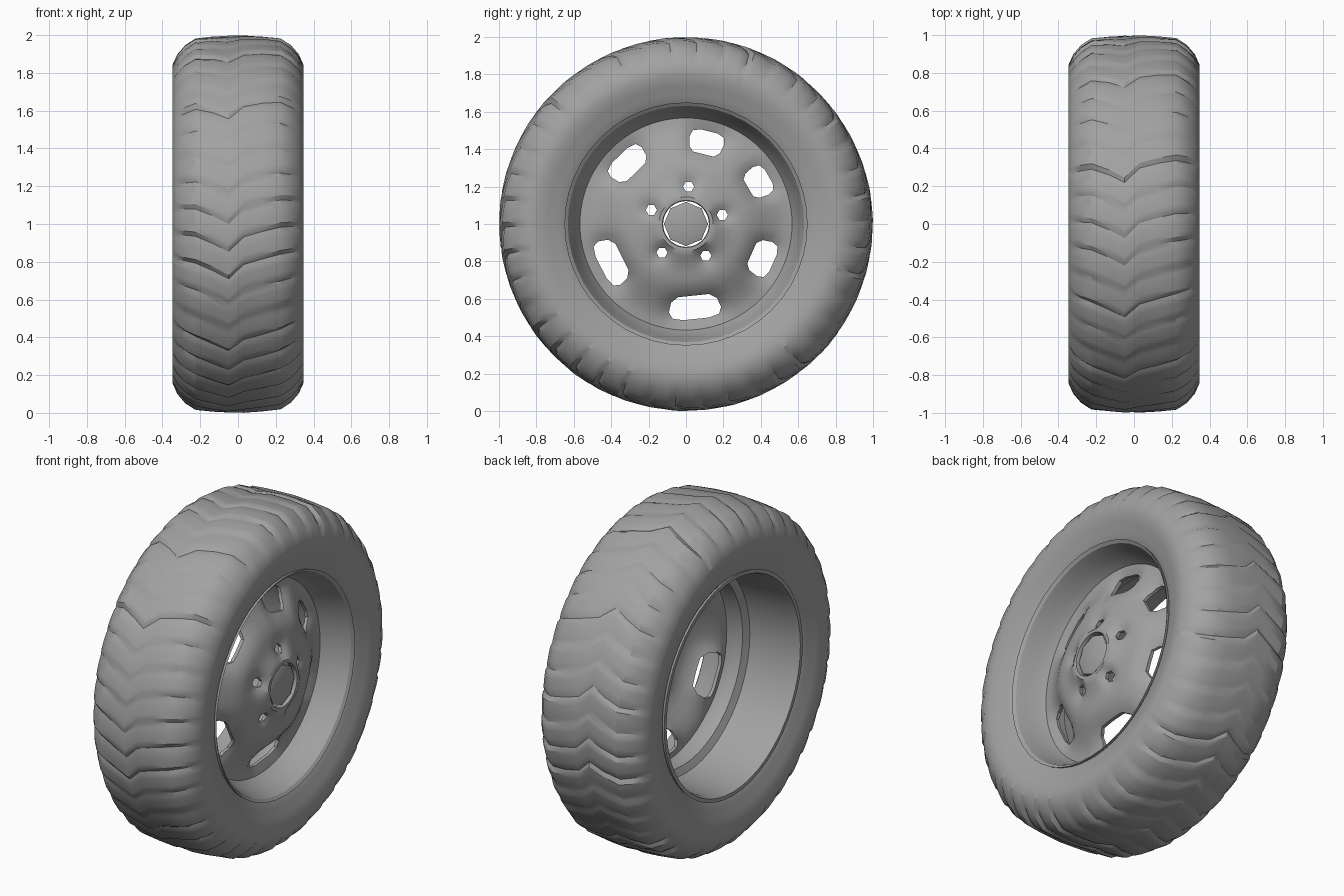
import bpy, bmesh, math, random

if "Cube" in bpy.data.objects:
    bpy.data.objects.remove(bpy.data.objects["Cube"])

random.seed(4)
grey = bpy.data.materials.new("worn grey")
grey.diffuse_color = (0.36, 0.36, 0.36, 1)
grey.use_nodes = True
grey.node_tree.nodes["Principled BSDF"].inputs["Base Color"].default_value = grey.diffuse_color


def finish(name, bm, angle=35):
    """Turn a bmesh into a shaded object standing on the ground."""
    mesh = bpy.data.meshes.new(name)
    bm.to_mesh(mesh)
    bm.free()
    mesh.materials.append(grey)
    ob = bpy.data.objects.new(name, mesh)
    bpy.context.collection.objects.link(ob)
    ob.location.z = 1.0
    smooth(ob, angle)
    return ob


def smooth(ob, angle):
    bpy.ops.object.select_all(action='DESELECT')
    ob.select_set(True)
    bpy.context.view_layer.objects.active = ob
    bpy.ops.object.shade_smooth_by_angle(angle=math.radians(angle))


def lathe(profile, segs, closed=False, change=None):
    """Spin (radius, x) points around the x axle; change() edits radius and angle."""
    bm = bmesh.new()
    rings = []
    for p in profile:
        ring = []
        for j in range(segs):
            r, a = p[0], 2 * math.pi * j / segs
            if change:
                r, a = change(p, r, a, j)
            ring.append(bm.verts.new((p[1], -r * math.cos(a), r * math.sin(a))))
        rings.append(ring)
    n = len(rings)
    for i in range(n if closed else n - 1):
        a, b = rings[i], rings[(i + 1) % n]
        for j in range(segs):
            k = (j + 1) % segs
            bm.faces.new((a[j], a[k], b[k], b[j]))
    return bm


# Tire: worn chevron tread blocks that step down into shallow grooves
BLOCKS, STEPS = 42, 6
STEP_DEPTH = (0.021, 0.0, 0.001, 0.003, 0.006, 0.010)
ZIGZAG = [(-0.35, 0.09), (-0.2, 0.08), (-0.05, 0.0), (0.03, 0.08), (0.2, 0.13), (0.35, 0.14)]
wear = [random.uniform(0, 0.005) for _ in range(BLOCKS)]
depth = [random.uniform(0.45, 1.1) for _ in range(BLOCKS)]


def zigzag(x):
    for (x0, s0), (x1, s1) in zip(ZIGZAG, ZIGZAG[1:]):
        if x <= x1:
            return s0 + (s1 - s0) * (x - x0) / (x1 - x0)
    return ZIGZAG[-1][1]


def tread(p, r, a, j):
    b = j // STEPS
    cut = STEP_DEPTH[j % STEPS] * depth[b] + wear[b]
    return r - p[2] * cut, a + zigzag(p[1])


# radius, x, groove strength
side = [(0.63, 0.285, 0), (0.655, 0.303, 0), (0.69, 0.314, 0), (0.74, 0.334, 0), (0.79, 0.348, 0),
        (0.84, 0.348, 0), (0.90, 0.322, 0.7), (0.95, 0.28, 1.2), (0.985, 0.225, 0.9),
        (0.994, 0.13, 0.5)]
middle = [(1.0, 0.03, 0.5), (0.999, -0.05, 0.5)]
tire_profile = side + middle + [(r, -x, w) for r, x, w in reversed(side)]
finish("tire", lathe(tire_profile, BLOCKS * STEPS, change=tread), 28)

# Rim barrel: deep at the back, stepped ledge, flared lip at the front
rim_profile = [(0.64, -0.285), (0.65, -0.312), (0.628, -0.312), (0.618, -0.27), (0.61, -0.12),
               (0.60, 0.0), (0.56, 0.02), (0.555, 0.07), (0.56, 0.13), (0.573, 0.15),
               (0.598, 0.20), (0.615, 0.255), (0.632, 0.30), (0.65, 0.313), (0.645, 0.285)]
finish("rim_barrel", lathe(rim_profile, 48), 30)


def polar(a, radial, across):
    c, s = math.cos(a), math.sin(a)
    return (radial * c - across * s, radial * s + across * c)


# Vent slots as (angle, half width), and bolt hole centres
SLOTS = [(math.radians(d), h) for d, h in
         ((76, 0.095), (134, 0.115), (30, 0.085), (207, 0.13), (336, 0.10), (276, 0.14))]
BOLTS = [polar(math.radians(86 + 72 * i), 0.2, 0) for i in range(5)]

# Wheel disc: dome rising to the hub, pressed in around slots and bolts
face = [(0.122, 0.285), (0.126, 0.30), (0.145, 0.303), (0.17, 0.292), (0.20, 0.278), (0.23, 0.266),
        (0.26, 0.258), (0.30, 0.25), (0.34, 0.238), (0.38, 0.218), (0.42, 0.194), (0.46, 0.172),
        (0.50, 0.155), (0.53, 0.147), (0.567, 0.143)]
disc_profile = face + [(r, x - 0.02) for r, x in reversed(face)]
disc_bm = lathe(disc_profile, 96, closed=True)
for v in disc_bm.verts:
    y, z = v.co.y, v.co.z
    r, press = math.hypot(y, z), 0.0
    for a, half in SLOTS:
        along = y * math.cos(a) + z * math.sin(a) - 0.45
        across = z * math.cos(a) - y * math.sin(a)
        press += 0.05 * math.exp(-(along / 0.07) ** 2 - (across / (half * 1.1)) ** 4)
    for by, bz in BOLTS:
        press += 0.035 * math.exp(-((y - by) ** 2 + (z - bz) ** 2) / 0.045 ** 2)
    v.co.x -= press * min(1, (r - 0.12) / 0.04) * min(1, (0.567 - r) / 0.04)
disc = finish("wheel_disc", disc_bm)


# Cutters for the vent slots and bolt holes
def prism(bm, outline):
    """Extrude a (y, z) outline through the disc."""
    ends = [[bm.verts.new((x, y, z)) for y, z in outline] for x in (-0.1, 0.4)]
    n = len(outline)
    bm.faces.new(list(reversed(ends[0])))
    bm.faces.new(ends[1])
    for i in range(n):
        k = (i + 1) % n
        bm.faces.new((ends[0][i], ends[0][k], ends[1][k], ends[1][i]))


cut = bmesh.new()
SLOT = [(0.385, -0.6), (0.385, 0.6), (0.41, 0.88), (0.46, 1.0), (0.495, 0.9),
        (0.51, 0.5), (0.51, -0.5), (0.495, -0.9), (0.46, -1.0), (0.41, -0.88)]
for a, half in SLOTS:
    prism(cut, [polar(a, r, -w * half) for r, w in reversed(SLOT)])
for y, z in BOLTS:
    prism(cut, [(y + 0.03 * math.cos(k * math.pi / 3), z + 0.03 * math.sin(k * math.pi / 3))
                for k in range(6)])
bmesh.ops.recalc_face_normals(cut, faces=cut.faces)
cutter = finish("hole_cutter", cut)
cutter.hide_render = True

mod = disc.modifiers.new("holes", 'BOOLEAN')
mod.operation = 'DIFFERENCE'
mod.solver = 'EXACT'
mod.object = cutter
bpy.context.view_layer.update()
cut_mesh = bpy.data.meshes.new_from_object(disc.evaluated_get(bpy.context.evaluated_depsgraph_get()))
disc.modifiers.clear()
disc.data = cut_mesh
bpy.data.objects.remove(cutter)
smooth(disc, 35)

# Eight-sided centre cap seated in the hub bore
cap = lathe([(0.10, 0.295), (0.118, 0.288), (0.118, 0.25)], 8)
bmesh.ops.holes_fill(cap, edges=cap.edges, sides=0)
bmesh.ops.recalc_face_normals(cap, faces=cap.faces)
finish("centre_cap", cap)
